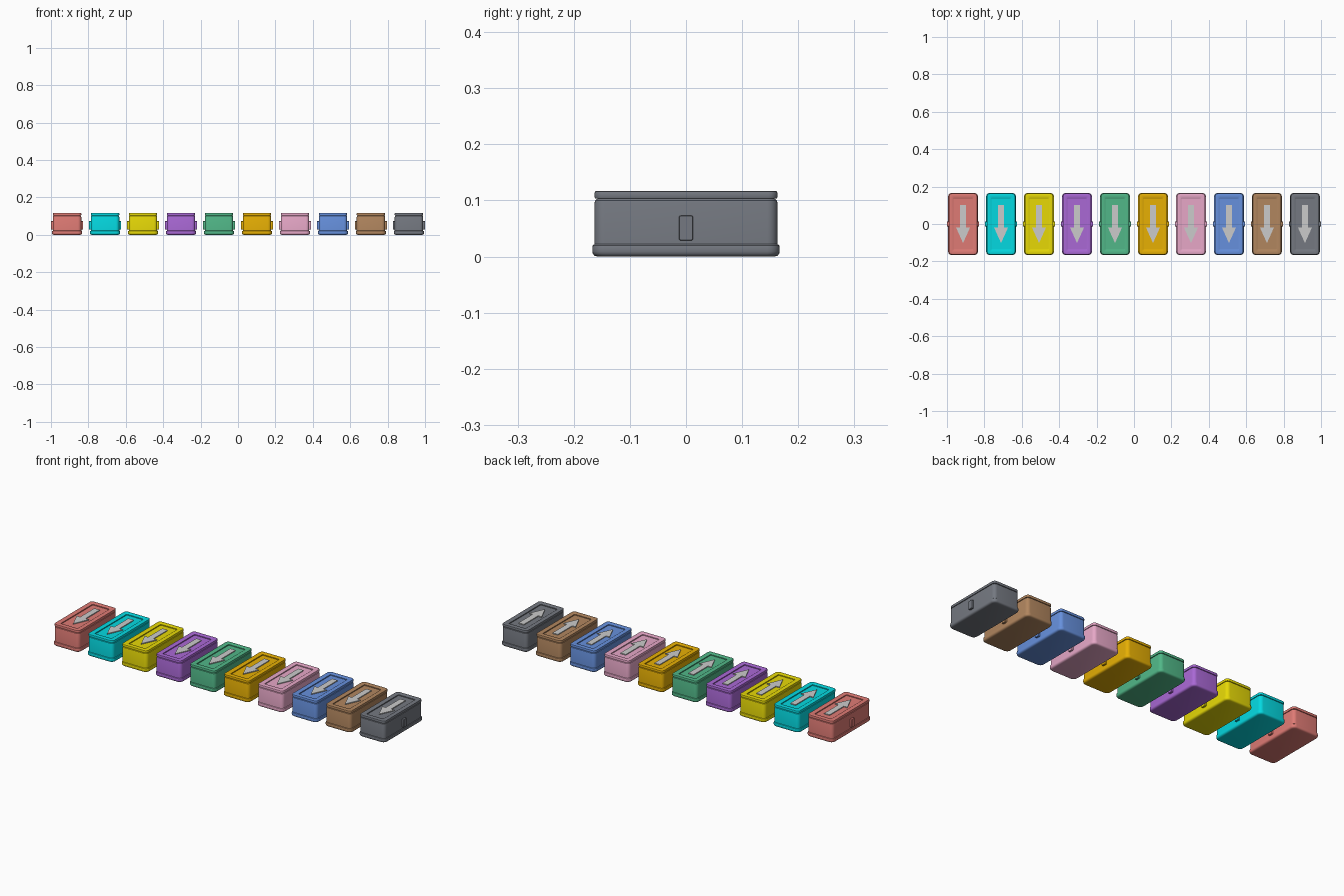
import bpy, math

if "Cube" in bpy.data.objects:
    bpy.data.objects.remove(bpy.data.objects["Cube"])

PITCH = 0.2031
COLORS = [("red", "DE7A74"), ("cyan", "0CD8E0"), ("yellow", "E6D80F"), ("purple", "A868D4"),
          ("green", "52B687"), ("amber", "E6AE0C"), ("pink", "E6A6C6"), ("blue", "668FDC"),
          ("brown", "B0855F"), ("slate", "747880")]


def material(name, code):
    mat = bpy.data.materials.new(name)
    rgb = [(int(code[i:i + 2], 16) / 255) ** 2.2 for i in (0, 2, 4)]
    mat.diffuse_color = (*rgb, 1)
    mat.use_nodes = True
    mat.node_tree.nodes["Principled BSDF"].inputs["Base Color"].default_value = mat.diffuse_color
    return mat


def rounded_rect(hx, hy, r, z, seg=5):
    pts = []
    for k, (sx, sy) in enumerate([(1, 1), (-1, 1), (-1, -1), (1, -1)]):
        for i in range(seg + 1):
            a = math.pi / 2 * (k + i / seg)
            pts.append((sx * (hx - r) + r * math.cos(a), sy * (hy - r) + r * math.sin(a), z))
    return pts


def loft(name, rings):
    n = len(rings[0])
    verts = [p for ring in rings for p in ring]
    faces = [(j * n + i, j * n + (i + 1) % n, (j + 1) * n + (i + 1) % n, (j + 1) * n + i)
             for j in range(len(rings) - 1) for i in range(n)]
    faces.append(tuple(reversed(range(n))))
    faces.append(tuple(range(len(verts) - n, len(verts))))
    mesh = bpy.data.meshes.new(name)
    mesh.from_pydata(verts, [], faces)
    return mesh


def place(name, mesh, x):
    obj = bpy.data.objects.new(name, mesh)
    bpy.context.collection.objects.link(obj)
    obj.location.x = x
    bpy.ops.object.select_all(action='DESELECT')
    obj.select_set(True)
    bpy.context.view_layer.objects.active = obj
    bpy.ops.object.shade_smooth_by_angle(angle=math.radians(35))
    return obj


# case: rounded skirt, body wall, groove, top rim and sunken panel
# each row is inset from the widest outline, corner radius, height
CASE = [(0.010, 0.015, 0.0), (0.004, 0.020, 0.0015), (0.001, 0.021, 0.005), (0.0, 0.022, 0.009),
        (0.0, 0.022, 0.016), (0.001, 0.021, 0.020), (0.004, 0.018, 0.022),
        (0.004, 0.018, 0.096), (0.005, 0.017, 0.100), (0.009, 0.014, 0.103),
        (0.005, 0.015, 0.1035), (0.004, 0.016, 0.106), (0.004, 0.016, 0.113),
        (0.005, 0.015, 0.116), (0.008, 0.012, 0.117),
        (0.027, 0.006, 0.117), (0.030, 0.005, 0.115), (0.030, 0.005, 0.110)]
# side tab: rounded pad standing out from each long wall
TAB = [(0.0, 0.0), (0.0, 0.011), (0.001, 0.012)]
# arrow outline pointing to the front
ARROW = [(-0.016, 0.102), (-0.016, -0.02), (-0.037, -0.02), (0, -0.102),
         (0.037, -0.02), (0.016, -0.02), (0.016, 0.102)]

for i, (color, code) in enumerate(COLORS):
    x = (i - 4.5) * PITCH
    mat = material(color, code)

    case = loft("case", [rounded_rect(0.080 - d, 0.167 - d, r, z) for d, r, z in CASE])
    case.materials.append(mat)
    place(f"{color}_case", case, x)

    for side, s in (("left", -1), ("right", 1)):
        rings = [[(s * (0.074 + out), s * px, 0.051 + py) for px, py, _ in
                  rounded_rect(0.0125 - d, 0.0225 - d, 0.003, 0, 3)] for d, out in TAB]
        tab = loft("tab", rings)
        tab.materials.append(mat)
        place(f"{color}_{side}_tab", tab, x)

    arrow = loft("arrow", [[(px, py, z) for px, py in ARROW] for z in (0.109, 0.1145)])
    place(f"{color}_arrow", arrow, x)
